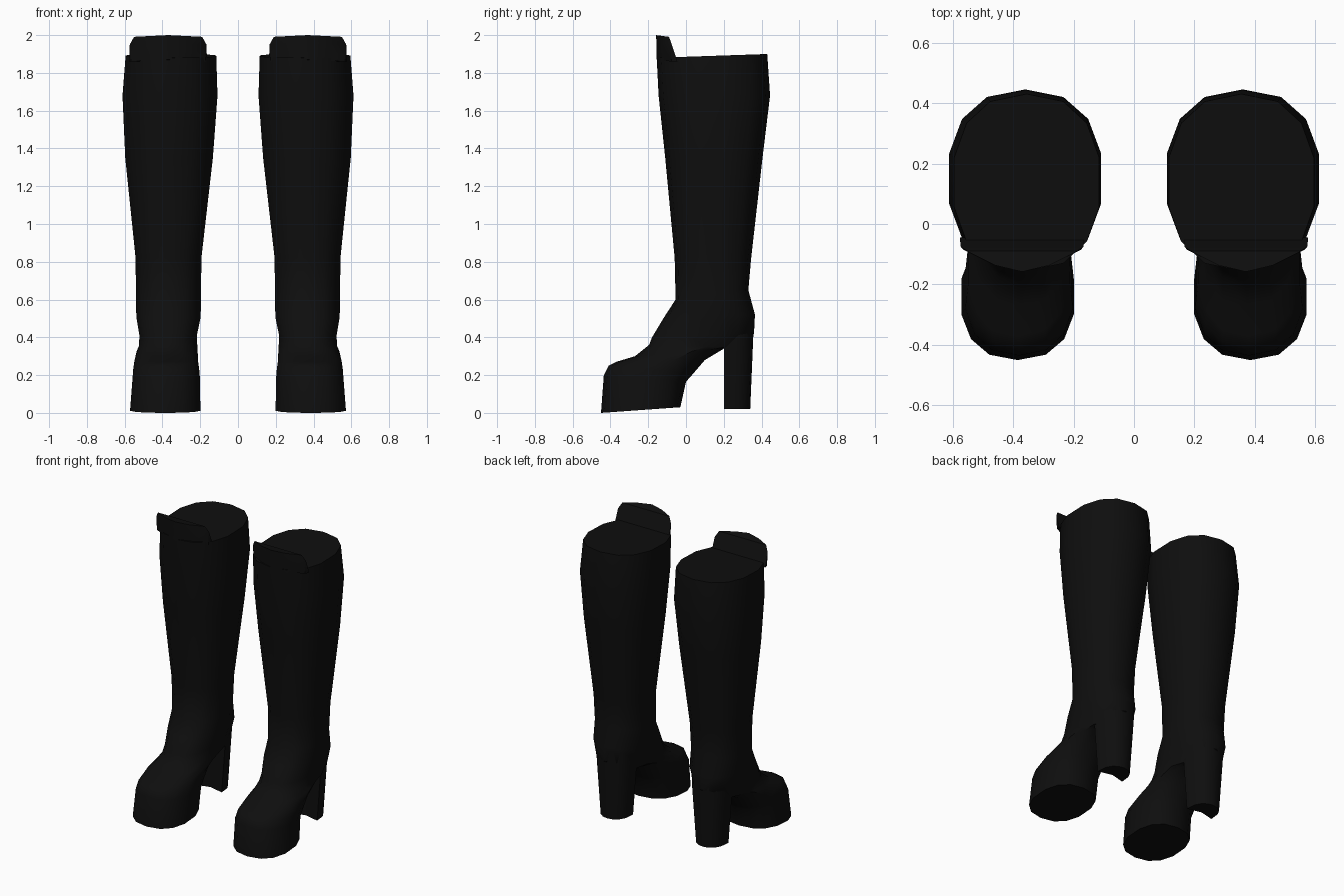
import bpy
import bmesh
import math

cube = bpy.data.objects.get("Cube")
if cube:
    bpy.data.objects.remove(cube, do_unlink=True)

black = bpy.data.materials.new("black leather")
black.use_nodes = True
black.diffuse_color = (0.0045, 0.0045, 0.0045, 1)
black.node_tree.nodes["Principled BSDF"].inputs["Base Color"].default_value = black.diffuse_color

SIDES = 14


def spow(v, p):
    return math.copysign(abs(v) ** p, v)


def tilted_ring(cx, half, front, back, square=0.85):
    """Rounded ring spanning the (y, z) points front and back."""
    points = []
    for i in range(SIDES):
        a = math.tau * i / SIDES
        t = (1 - spow(math.cos(a), square)) / 2
        points.append((cx + half * spow(math.sin(a), square),
                       front[0] + (back[0] - front[0]) * t,
                       front[1] + (back[1] - front[1]) * t))
    return points


def loft(name, rings, side):
    """Skin matching rings, cap both ends, and flip x for the other foot."""
    bm = bmesh.new()
    loops = [[bm.verts.new((x * side, y, z)) for x, y, z in ring] for ring in rings]
    for low, high in zip(loops, loops[1:]):
        for i in range(len(low)):
            j = (i + 1) % len(low)
            bm.faces.new((low[i], low[j], high[j], high[i]))
    bm.faces.new(loops[0])
    bm.faces.new(loops[-1])
    bmesh.ops.recalc_face_normals(bm, faces=bm.faces)
    mesh = bpy.data.meshes.new(name)
    bm.to_mesh(mesh)
    bm.free()
    mesh.materials.append(black)
    obj = bpy.data.objects.new(name, mesh)
    bpy.context.collection.objects.link(obj)
    bpy.ops.object.select_all(action="DESELECT")
    obj.select_set(True)
    bpy.context.view_layer.objects.active = obj
    bpy.ops.object.shade_smooth_by_angle(angle=math.radians(38))


# Shaft and platform foot: centre x, half width, front (y, z), back (y, z)
BODY = [
    (0.355, 0.245, (-0.155, 1.88), (0.43, 1.90)),
    (0.36, 0.257, (-0.145, 1.68), (0.445, 1.68)),
    (0.365, 0.237, (-0.11, 1.35), (0.405, 1.35)),
    (0.368, 0.178, (-0.06, 0.82), (0.345, 0.82)),
    (0.368, 0.176, (-0.055, 0.60), (0.33, 0.65)),
    (0.368, 0.174, (-0.12, 0.50), (0.365, 0.52)),
    (0.37, 0.155, (-0.18, 0.40), (0.36, 0.42)),
    (0.37, 0.158, (-0.195, 0.36), (0.28, 0.345)),
    (0.375, 0.165, (-0.27, 0.30), (0.20, 0.34)),
    (0.38, 0.172, (-0.37, 0.27), (0.10, 0.28)),
    (0.38, 0.178, (-0.41, 0.25), (0.04, 0.21)),
    (0.38, 0.182, (-0.435, 0.20), (0.0, 0.165)),
    (0.385, 0.19, (-0.45, 0.0), (-0.03, 0.03)),
]


def heel_ring(z, half, back, cx=0.365):
    """Rounded back, hollowed front face."""
    points = [(cx, 0.225, z)]
    for i in range(9):
        a = math.pi * i / 8
        points.append((cx + half * math.cos(a), 0.2 + (back - 0.2) * math.sin(a) ** 0.7, z))
    return points


def flap_ring(half, corner_y, shoulder_y, tip_y, z, cx=0.37):
    """Front tongue section: straight inside, bowed outside."""
    right = [(half, corner_y), (half * 0.96, shoulder_y), (half * 0.5, (shoulder_y + tip_y) / 2 - 0.01)]
    outline = right + [(0, tip_y)] + [(-x, y) for x, y in reversed(right)]
    return [(cx + x, y, z - abs(x) * 0.05) for x, y in outline]


for label, side in (("left", 1), ("right", -1)):
    loft(label + "_boot_body", [tilted_ring(*row) for row in BODY], side)
    loft(label + "_heel", [heel_ring(0.02, 0.1, 0.34), heel_ring(0.4, 0.13, 0.356),
                           heel_ring(0.52, 0.135, 0.36)], side)
    loft(label + "_front_flap", [flap_ring(0.206, -0.045, -0.075, -0.156, 1.87),
                                 flap_ring(0.203, -0.075, -0.085, -0.157, 1.96),
                                 flap_ring(0.18, -0.09, -0.095, -0.158, 2.0)], side)
